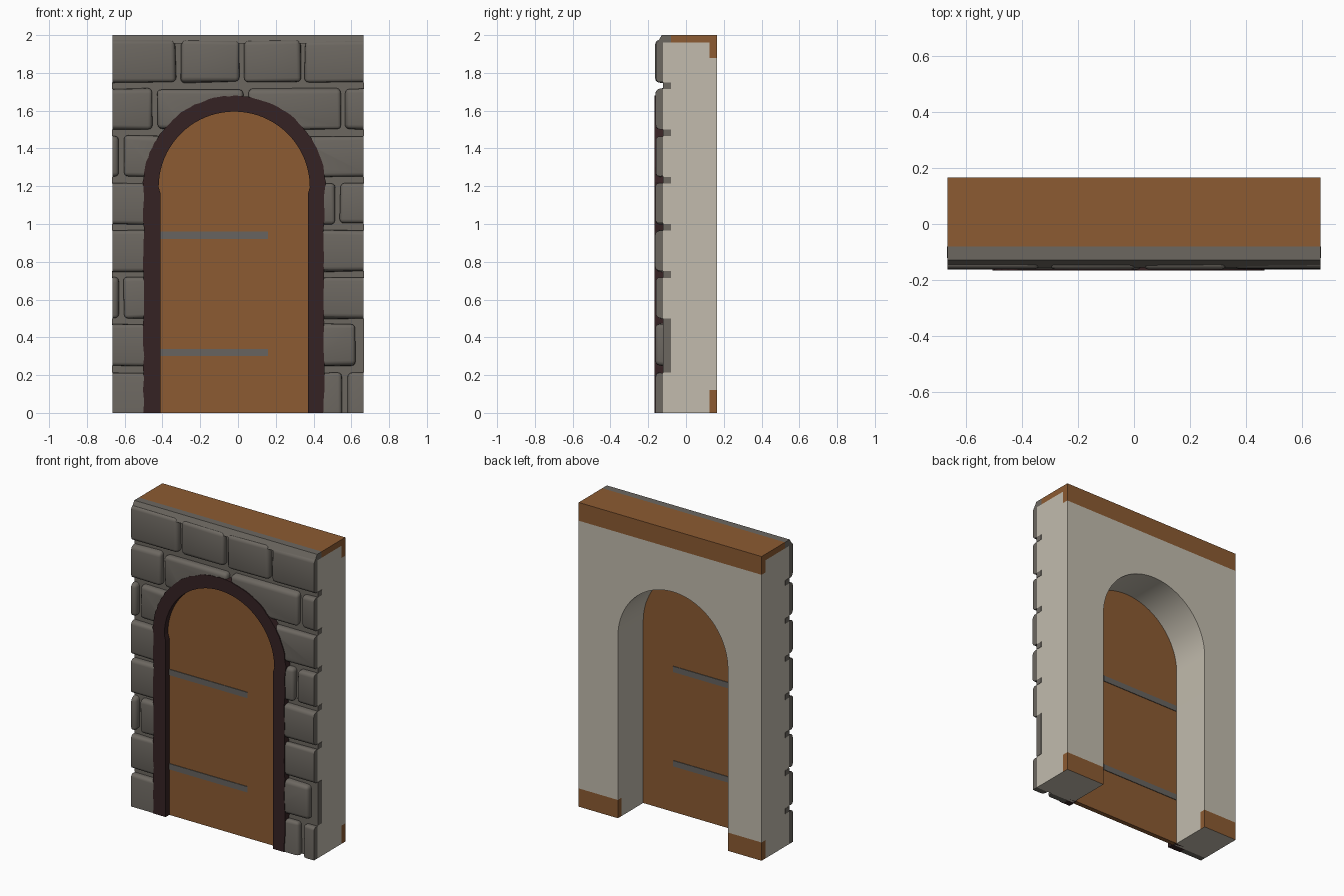
import bpy, bmesh, math, random
from mathutils import Vector

random.seed(4)
if "Cube" in bpy.data.objects:
    bpy.data.objects.remove(bpy.data.objects["Cube"])


def material(name, rgb):
    m = bpy.data.materials.new(name)
    m.use_nodes = True
    m.diffuse_color = (*rgb, 1)
    m.node_tree.nodes["Principled BSDF"].inputs["Base Color"].default_value = (*rgb, 1)
    return m


PLASTER = material("plaster", (0.54, 0.50, 0.42))
WOOD = material("warm wood", (0.262, 0.104, 0.032))
STONE = material("grey stone", (0.15, 0.136, 0.118))
IRON = material("grey iron", (0.135, 0.127, 0.115))
FRAME = material("dark wood", (0.036, 0.016, 0.017))

HALF, CX, SPRING, R = 0.665, -0.02, 1.195, 0.40
FRONT, BACK = -0.122, 0.165


def finish(name, bm, *mats, smooth=None):
    bmesh.ops.recalc_face_normals(bm, faces=bm.faces[:])
    me = bpy.data.meshes.new(name)
    bm.to_mesh(me)
    bm.free()
    ob = bpy.data.objects.new(name, me)
    bpy.context.collection.objects.link(ob)
    for m in mats:
        me.materials.append(m)
    if smooth:
        shade(ob, smooth)
    return ob


def activate(ob):
    bpy.ops.object.select_all(action="DESELECT")
    ob.select_set(True)
    bpy.context.view_layer.objects.active = ob


def shade(ob, angle):
    activate(ob)
    bpy.ops.object.shade_smooth_by_angle(angle=math.radians(angle))


def prism(points, y0, y1):
    """Extrude an x-z outline from y0 to y1."""
    bm = bmesh.new()
    face = bm.faces.new([bm.verts.new((x, y0, z)) for x, z in points])
    new = bmesh.ops.extrude_face_region(bm, geom=[face])["geom"]
    bmesh.ops.translate(bm, vec=(0, y1 - y0, 0),
                        verts=[v for v in new if isinstance(v, bmesh.types.BMVert)])
    return bm


def rect(x0, x1, z0, z1):
    return [(x0, z0), (x1, z0), (x1, z1), (x0, z1)]


def arc(r, n=40, rough=0.0):
    """Half circle from the -x springing point over to the +x one."""
    pts = []
    for i in range(n + 1):
        a = math.pi * (1 - i / n)
        q = r + random.uniform(-rough, rough)
        pts.append((CX + q * math.cos(a), SPRING + q * math.sin(a)))
    return pts


def arch(r, bottom=0.0):
    return [(CX - r, bottom)] + arc(r) + [(CX + r, bottom)]


# Wall with the arched doorway, banded with wood at the top and the back foot
wall = prism([(-HALF, 0)] + arch(R) + [(HALF, 0), (HALF, 2), (-HALF, 2)], FRONT, BACK)
for axis, cuts in ((2, (0.12, 1.88, 1.96)), (1, (-0.08, 0.125))):
    for c in cuts:
        n = Vector((0, 0, 0))
        n[axis] = 1
        bmesh.ops.bisect_plane(wall, geom=wall.verts[:] + wall.edges[:] + wall.faces[:],
                               plane_co=n * c, plane_no=n)
for f in wall.faces:
    p = f.calc_center_median()
    if p.y < FRONT + 0.001 or (p.z > 1.96 and p.y < -0.08):
        f.material_index = 2
    elif p.z > 1.96 or (p.y > 0.125 and (p.z > 1.88 or 0.001 < p.z < 0.12)):
        f.material_index = 1
finish("wall", wall, PLASTER, WOOD, STONE, smooth=30)

# Stone courses: bottom, top, then the stones as x spans
E = 0.75
courses = [
    (-0.1, 0.215, [(-E, -0.43), (0.40, 0.55), (0.58, E)]),
    (0.25, 0.47, [(-E, -0.43), (0.40, 0.625)]),
    (0.50, 0.715, [(-E, -0.63), (-0.605, -0.43), (0.40, E)]),
    (0.75, 0.965, [(-E, -0.43), (0.40, E)]),
    (1.00, 1.215, [(-E, -0.43), (0.36, 0.515), (0.54, E)]),
    (1.25, 1.465, [(-E, -0.63), (-0.605, -0.3), (0.30, E)]),
    (1.50, 1.715, [(-E, -0.455), (-0.43, 0.03), (0.055, 0.545), (0.57, E)]),
    (1.75, 1.97, [(-E, -0.33), (-0.305, 0.005), (0.03, 0.33), (0.355, E)]),
]
stones = bmesh.new()
for z0, z1, spans in courses:
    for x0, x1 in spans:
        face_y = -0.163 + random.uniform(0, 0.004)
        s = prism(rect(x0, x1, z0, z1), face_y, FRONT)
        for v in s.verts:
            v.co.x += random.uniform(-0.006, 0.006)
            v.co.z += random.uniform(-0.006, 0.006)
        rim = [e for e in s.edges if any(v.co.y < FRONT - 0.01 for v in e.verts)]
        bmesh.ops.bevel(s, geom=rim, offset=0.022, segments=3, profile=0.5, affect="EDGES")
        # Trim flush with the wall ends and the ground
        for co, no in (((HALF, 0, 0), (1, 0, 0)), ((-HALF, 0, 0), (-1, 0, 0)),
                       ((0, 0, 0), (0, 0, -1))):
            bmesh.ops.bisect_plane(s, geom=s.verts[:] + s.edges[:] + s.faces[:],
                                   plane_co=co, plane_no=no, clear_outer=True)
            bmesh.ops.holes_fill(s, edges=[e for e in s.edges if e.is_boundary])
        bmesh.ops.recalc_face_normals(s, faces=s.faces[:])
        tmp = bpy.data.meshes.new("tmp")
        s.to_mesh(tmp)
        s.free()
        stones.from_mesh(tmp)
        bpy.data.meshes.remove(tmp)
stonework = finish("stonework", stones, STONE)

# Carve the doorway out of the stonework
cutter = finish("doorway_cutter", prism(arch(0.44, -0.2), -0.3, 0.1), STONE)
cutter.hide_render = True
mod = stonework.modifiers.new("doorway", "BOOLEAN")
mod.operation, mod.solver, mod.object = "DIFFERENCE", "EXACT", cutter
activate(stonework)
bpy.ops.object.modifier_apply(modifier="doorway")
bpy.data.objects.remove(cutter)
shade(stonework, 40)

# Sloped cap above the top course
cap = prism(rect(-HALF, HALF, 1.955, 2.0), -0.155, FRONT)
for v in cap.verts:
    if v.co.z > 1.99 and v.co.y < -0.15:
        v.co.y = FRONT - 0.006
finish("top_cap", cap, STONE)

# Mortar ends showing on the wall sides
for side, label in ((1, "left"), (-1, "right")):
    for i, (z0, z1, spans) in enumerate(courses[1:]):
        low, high = z0 - 0.035, z0
        if side == 1 and i == 0:
            high = 0.5
        if side == 1 and i == 1:
            continue
        x = side * HALF
        finish(f"mortar_end_{label}_{i}",
               prism(rect(x - 0.002, x + 0.002, low, high), FRONT, -0.08), STONE)

# Rough dark wood frame around the door
def rough_post(x):
    return [(x + random.uniform(-0.004, 0.004), 0.06 * k) for k in range(20)]


outer = rough_post(-0.50) + arc(0.483, 56, 0.003) + rough_post(0.455)[::-1]
inner = [(0.37, 0), (0.37, 1.16)] + arc(R)[::-1] + [(-0.41, 1.16), (-0.41, 0)]
finish("door_frame", prism(outer + inner, -0.166, -0.10), FRAME)

# Door leaf with iron straps on both faces
finish("door", prism(arch(R + 0.005), -0.128, -0.098), WOOD)
for z in (0.32, 0.94):
    finish("hinge_strap", prism(rect(-0.415, 0.16, z - 0.019, z + 0.019), -0.132, -0.094), IRON)
